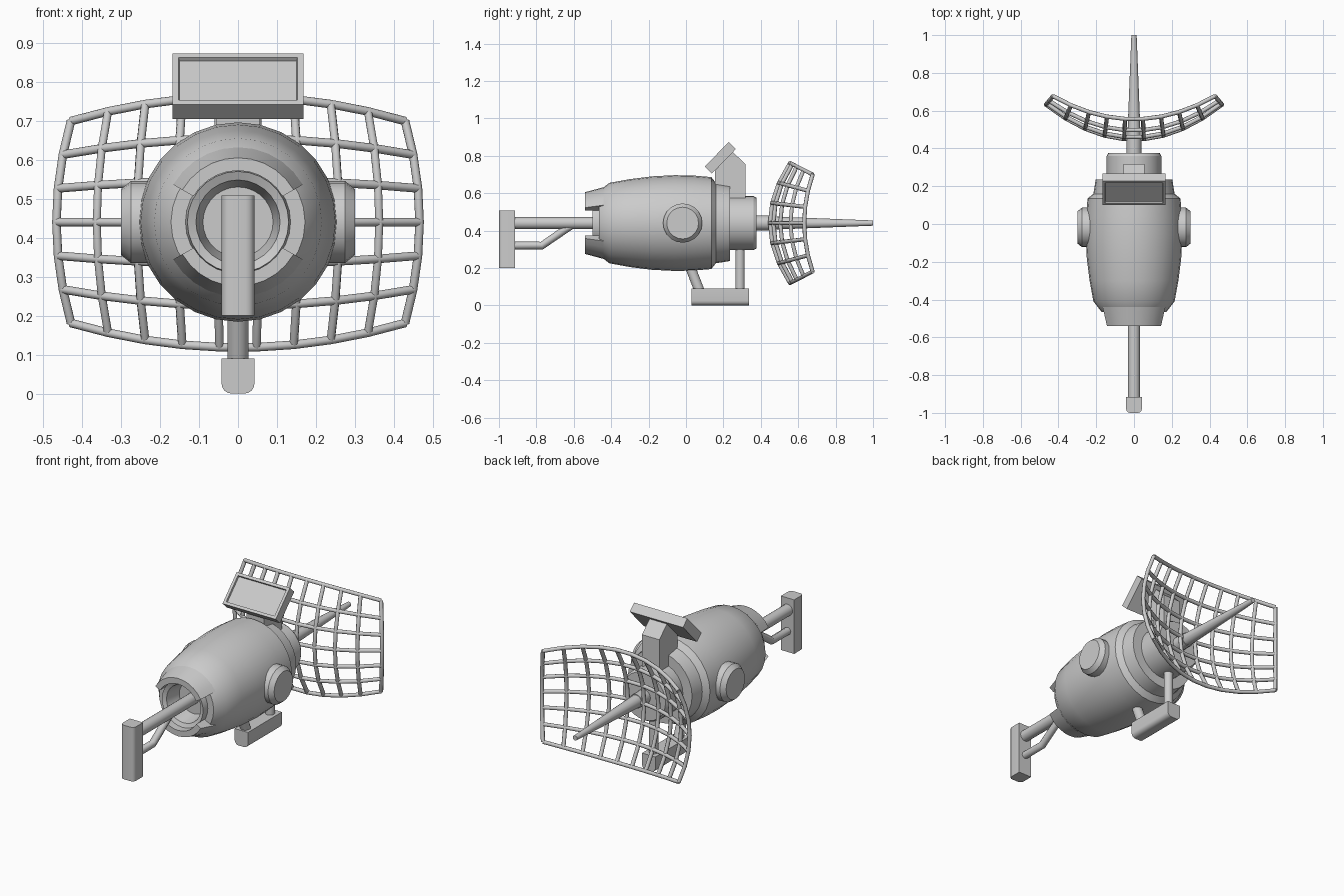
import bpy, bmesh
from math import sin, cos, pi, radians
from mathutils import Vector

if "Cube" in bpy.data.objects:
    bpy.data.objects.remove(bpy.data.objects["Cube"])

CZ = 0.44  # height of the main axis


def finish(name, bm, smooth=True):
    bmesh.ops.remove_doubles(bm, verts=bm.verts, dist=1e-5)
    bmesh.ops.recalc_face_normals(bm, faces=bm.faces)
    me = bpy.data.meshes.new(name)
    bm.to_mesh(me)
    bm.free()
    ob = bpy.data.objects.new(name, me)
    bpy.context.collection.objects.link(ob)
    if smooth:
        bpy.ops.object.select_all(action='DESELECT')
        ob.select_set(True)
        bpy.context.view_layer.objects.active = ob
        bpy.ops.object.shade_smooth_by_angle(angle=radians(28))
    return ob


def lathe(name, origin, axis, profile, n=24, start=0.0, sweep=2 * pi, closed=False):
    """Revolve (radius, distance) points about an axis; a partial sweep gets end caps."""
    axis = Vector(axis).normalized()
    ref = Vector((0, 0, 1)) if abs(axis.z) < 0.9 else Vector((1, 0, 0))
    u = axis.cross(ref).normalized()
    w = u.cross(axis)
    full = sweep > 6.28
    bm = bmesh.new()
    rings = []
    for i in range(n + (not full)):
        a = start + sweep * i / n
        d = u * cos(a) + w * sin(a)
        rings.append([bm.verts.new(Vector(origin) + axis * t + d * r) for r, t in profile])
    m = len(profile)
    for i in range(n):
        A, B = rings[i], rings[(i + 1) % len(rings)]
        for j in range(m if closed else m - 1):
            k = (j + 1) % m
            bm.faces.new((A[j], A[k], B[k], B[j]))
    if not full:
        bm.faces.new(rings[0])
        bm.faces.new(rings[-1])
    bmesh.ops.remove_doubles(bm, verts=bm.verts, dist=1e-5)
    bmesh.ops.dissolve_degenerate(bm, edges=bm.edges, dist=1e-6)
    return finish(name, bm)


def rod(name, a, b, r1, r2=None, n=16):
    a, b = Vector(a), Vector(b)
    length = (b - a).length
    r2 = r1 if r2 is None else r2
    return lathe(name, a, b - a, [(0, 0), (r1, 0), (r2, length), (0, length)], n)


def prism(bm, pts, lo, hi, axis):
    """Extrude a 2D outline along x, y or z."""
    def place(p, t):
        c = list(p)
        c.insert(axis, t)
        return bm.verts.new(c)
    A = [place(p, lo) for p in pts]
    B = [place(p, hi) for p in pts]
    bm.faces.new(A)
    bm.faces.new(B)
    for i in range(len(pts)):
        k = (i + 1) % len(pts)
        bm.faces.new((A[i], A[k], B[k], B[i]))
    bmesh.ops.recalc_face_normals(bm, faces=bm.faces)


def rounded_end(hw, low, high, r):
    """Outline with its two low corners rounded."""
    pts = [(hw, high), (-hw, high)]
    for cx, a0 in ((-hw + r, pi), (hw - r, 1.5 * pi)):
        pts += [(cx + r * cos(a0 + i * pi / 8), low + r + r * sin(a0 + i * pi / 8)) for i in range(5)]
    return pts


def tube(name, pts, r, res=2):
    cu = bpy.data.curves.new(name, 'CURVE')
    cu.dimensions = '3D'
    cu.bevel_depth = r
    cu.bevel_resolution = res
    cu.use_fill_caps = True
    for line in pts:
        sp = cu.splines.new('POLY')
        sp.points.add(len(line) - 1)
        for p, c in zip(sp.points, line):
            p.co = (*c, 1)
    ob = bpy.data.objects.new(name, cu)
    bpy.context.collection.objects.link(ob)
    bpy.ops.object.select_all(action='DESELECT')
    ob.select_set(True)
    bpy.context.view_layer.objects.active = ob
    bpy.ops.object.convert(target='MESH')
    bpy.ops.object.shade_smooth_by_angle(angle=radians(50))


# Barrel-shaped body with hollow nose and rear neck
lathe("body", (0, 0, CZ), (0, 1, 0), [
    (0, -0.40), (0.09, -0.40), (0.108, -0.49), (0.13, -0.50), (0.135, -0.465), (0.172, -0.465),
    (0.215, -0.41), (0.235, -0.30), (0.25, -0.18), (0.256, -0.06), (0.254, 0.04),
    (0.246, 0.135), (0.215, 0.16), (0.203, 0.235), (0.145, 0.235), (0.145, 0.36),
    (0.135, 0.377), (0, 0.377)], 28)

# Split nose collar: upper and lower arcs
for label, s in (("upper", 30), ("lower", 210)):
    lathe("nose_collar_" + label, (0, 0, CZ), (0, 1, 0),
          [(0.132, -0.54), (0.165, -0.54), (0.192, -0.44), (0.132, -0.44)],
          10, radians(s), radians(120), True)

# Side pods
for label, s in (("left", -1), ("right", 1)):
    lathe("side_pod_" + label, (0, -0.018, CZ), (s, 0, 0),
          [(0, 0.2), (0.105, 0.2), (0.105, 0.275), (0.085, 0.30), (0, 0.30)], 20)

# Shoulder stock: tube, bent brace and butt pad
rod("stock_tube", (0, -0.93, CZ), (0, -0.38, CZ), 0.032)
tube("stock_brace", [[(0, -0.93, 0.32), (0, -0.77, 0.32), (0, -0.61, 0.43)]], 0.021)
bm = bmesh.new()
prism(bm, rounded_end(0.042, -1.0, -0.915, 0.022), 0.2, 0.508, 2)
finish("butt_pad", bm)

# Foot grip with two posts
bm = bmesh.new()
prism(bm, rounded_end(0.042, 0.0, 0.09, 0.025), 0.03, 0.336, 1)
finish("foot_grip", bm)
rod("foot_post_rear", (0, 0.289, 0.08), (0, 0.289, 0.36), 0.025)
rod("foot_post_front", (0, 0.075, 0.07), (0, 0.005, 0.25), 0.027)

# Screen bracket and tilted screen with a sunken face
bm = bmesh.new()
prism(bm, [(0.155, 0.56), (0.155, 0.72), (0.25, 0.82), (0.318, 0.755), (0.318, 0.56)], -0.055, 0.055, 0)
finish("screen_bracket", bm, False)
bm = bmesh.new()
prism(bm, [(0.10, 0.742), (0.228, 0.873), (0.267, 0.836), (0.139, 0.705)], -0.168, 0.168, 0)
face = max(bm.faces, key=lambda f: f.normal.z - f.normal.y)
bmesh.ops.inset_region(bm, faces=[face], thickness=0.022, depth=0)
bmesh.ops.inset_region(bm, faces=[face], thickness=0.003, depth=-0.010)
finish("screen", bm, False)

# Antenna mast and tapered spike
rod("mast", (0, 0.36, CZ), (0, 0.45, CZ), 0.04)
rod("spike", (0, 0.44, CZ), (0, 1.0, CZ), 0.036, 0.014)


# Curved lattice dish
def dish(u, v):
    return (0.466 * u * (1 - 0.08 * v * v),
            0.447 + 0.185 * u * u + 0.108 * v * v - 0.063 * u * u * v * v,
            CZ + 0.322 * v * (1 - 0.195 * u * u))


us = [-1 + 2 * i / 9 for i in range(10)]
vs = [-1 + 2 * j / 6 for j in range(7)]
tube("dish_uprights", [[dish(u, v) for v in vs] for u in us], 0.011)
tube("dish_crossbars", [[dish(u, v) for u in us] for v in vs], 0.011)
